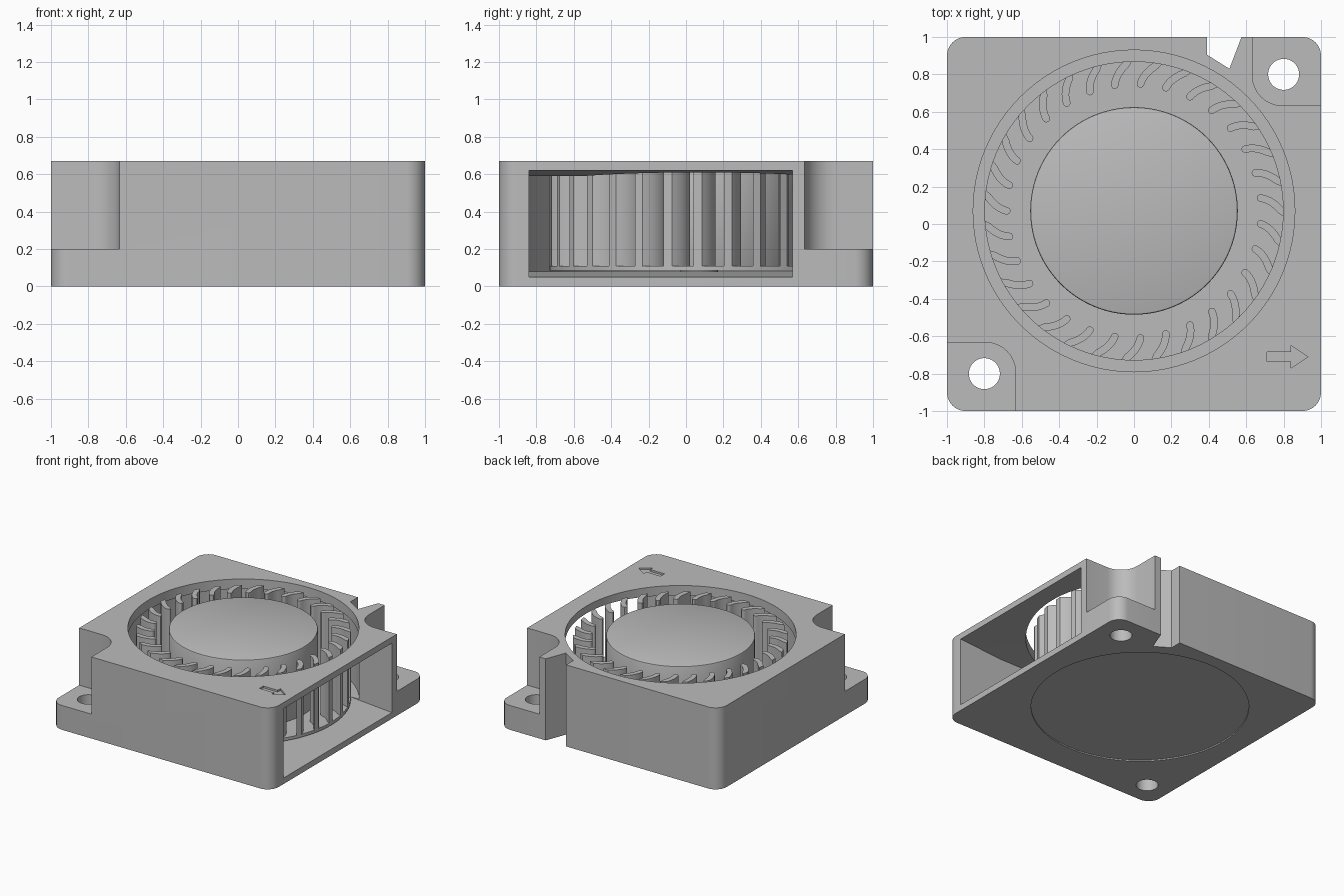
import bpy, bmesh
from math import sin, cos, pi, radians
from mathutils import Vector

cube = bpy.data.objects.get("Cube")
if cube:
    bpy.data.objects.remove(cube, do_unlink=True)

grey = bpy.data.materials.new("plastic grey")
grey.use_nodes = True
grey.diffuse_color = (0.5, 0.5, 0.5, 1)
grey.node_tree.nodes["Principled BSDF"].inputs["Base Color"].default_value = (0.5, 0.5, 0.5, 1)

AXIS_Y = 0.07      # fan axis is offset towards the back
HEIGHT = 0.67


def circle(cx, cy, r, n=96):
    return [(cx + r * cos(2 * pi * i / n), cy + r * sin(2 * pi * i / n)) for i in range(n)]


def rounded(corners, steps=8):
    """Outline from (x, y, radius) corners, each rounded with a true arc."""
    out = []
    for i, (x, y, r) in enumerate(corners):
        p = Vector((x, y))
        if r == 0:
            out.append((x, y))
            continue
        a = (Vector(corners[i - 1][:2]) - p).normalized()
        b = (Vector(corners[(i + 1) % len(corners)][:2]) - p).normalized()
        # corners rounded here are all square
        centre = p + (a + b) * r
        for k in range(steps + 1):
            t = pi / 2 * k / steps
            q = centre - b * r * cos(t) - a * r * sin(t)
            out.append((q.x, q.y))
    return out


def add_prism(bm, pts, lo, hi, along_y=False):
    def place(p, h):
        return (p[0], h, p[1]) if along_y else (p[0], p[1], h)
    low = [bm.verts.new(place(p, lo)) for p in pts]
    top = [bm.verts.new(place(p, hi)) for p in pts]
    bm.faces.new(low)
    bm.faces.new(top)
    for i in range(len(pts)):
        j = (i + 1) % len(pts)
        bm.faces.new((low[i], low[j], top[j], top[i]))


def make(name, prisms):
    bm = bmesh.new()
    for args in prisms:
        add_prism(bm, *args)
    bmesh.ops.recalc_face_normals(bm, faces=bm.faces)
    mesh = bpy.data.meshes.new(name)
    bm.to_mesh(mesh)
    bm.free()
    mesh.materials.append(grey)
    obj = bpy.data.objects.new(name, mesh)
    bpy.context.collection.objects.link(obj)
    return obj


def activate(obj):
    bpy.ops.object.select_all(action='DESELECT')
    obj.select_set(True)
    bpy.context.view_layer.objects.active = obj


def apply_all(obj):
    activate(obj)
    for m in list(obj.modifiers):
        bpy.ops.object.modifier_apply(modifier=m.name)


def cut(obj, *prism):
    cutter = make("cutter", [prism])
    cutter.hide_render = True
    m = obj.modifiers.new("cut", 'BOOLEAN')
    m.operation, m.solver, m.object = 'DIFFERENCE', 'EXACT', cutter
    apply_all(obj)
    bpy.data.objects.remove(cutter, do_unlink=True)


def smooth(obj):
    activate(obj)
    bpy.ops.object.shade_smooth_by_angle(angle=radians(30))


# Housing block with the cable notch in its back edge
outline = rounded([(-1, -1, 0.1), (1, -1, 0.1), (1, 1, 0.1), (0.575, 1, 0),
                   (0.51, 0.83, 0), (0.39, 0.905, 0), (0.39, 1, 0), (-1, 1, 0.1)])
housing = make("housing", [(outline, 0, HEIGHT)])

# Spiral chamber, running out to the outlet
spiral = []
for i in range(61):
    t = i / 60
    a = radians(35.5 + (270 - 35.5) * t)
    r = 0.862 + 0.048 * t
    spiral.append((r * cos(a), AXIS_Y + r * sin(a)))
cut(housing, spiral + [(0.72, -0.84), (0.72, 0.57)], 0.08, 0.59)

# Flared outlet in the right-hand wall
flare = [(0.6, 0.08), (1.05, 0.046), (1.05, 0.624), (0.6, 0.59)]
cut(housing, flare, -0.84, 0.57, True)

# Round air inlet and shallow recess underneath
cut(housing, circle(0, AXIS_Y, 0.86), 0.5, 0.8)
cut(housing, circle(0, AXIS_Y, 0.82), -0.1, 0.01)

# Mounting corners: step and screw hole
for s in (1, -1):
    step = rounded([(s * 0.633, s * 0.633, 0.16), (s * 1.1, s * 0.633, 0),
                    (s * 1.1, s * 1.1, 0), (s * 0.633, s * 1.1, 0)])
    cut(housing, step, 0.2, 0.8)
    cut(housing, circle(s * 0.8, s * 0.8, 0.083, 40), -0.1, 0.3)

# Engraved flow arrow
ax, ay = 0.82, -0.71
arrow = [(-0.11, -0.025), (0.02, -0.025), (0.02, -0.06), (0.11, 0),
         (0.02, 0.06), (0.02, 0.025), (-0.11, 0.025)]
cut(housing, [(ax + x, ay + y) for x, y in arrow], HEIGHT - 0.015, 0.8)
smooth(housing)

# Impeller hub with softened rim
hub = make("impeller_hub", [(circle(0, AXIS_Y, 0.555), 0.1, 0.665)])
bevel = hub.modifiers.new("rim", 'BEVEL')
bevel.width, bevel.segments = 0.01, 2
apply_all(hub)
smooth(hub)

# Impeller base disc and shaft
disc = make("impeller_disc", [(circle(0, AXIS_Y, 0.8), 0.085, 0.11)])
smooth(disc)
shaft = make("shaft", [(circle(0, AXIS_Y, 0.1, 32), 0.07, 0.095)])
smooth(shaft)

# Curved blades around the rim
BLADES, HALF = 31, 0.02


def blade_outline(turn):
    line = []
    for k in range(9):
        t = k / 8
        r = 0.68 + 0.12 * t
        a = turn - radians(2.5 * t + 4.5 * t * t)
        line.append(Vector((r * cos(a), r * sin(a))))
    left, right = [], []
    for k, p in enumerate(line):
        d = (line[min(k + 1, 8)] - line[max(k - 1, 0)]).normalized()
        n = Vector((-d.y, d.x)) * HALF
        left.append(p + n)
        right.append(p - n)
    # rounded inner end
    d = (line[1] - line[0]).normalized()
    n = Vector((-d.y, d.x))
    nose = [line[0] + (n * cos(t) - d * sin(t)) * HALF
            for t in (pi * k / 6 for k in range(1, 6))]
    # outer end follows the disc edge
    for side in (left, right):
        side[-1] = side[-1].normalized() * 0.8
    pts = nose + right + left[::-1]
    return [(p.x, p.y + AXIS_Y) for p in pts]


blades = make("impeller_blades", [(blade_outline(2 * pi * (i + 0.5) / BLADES), 0.105, 0.65)
                                  for i in range(BLADES)])
smooth(blades)
